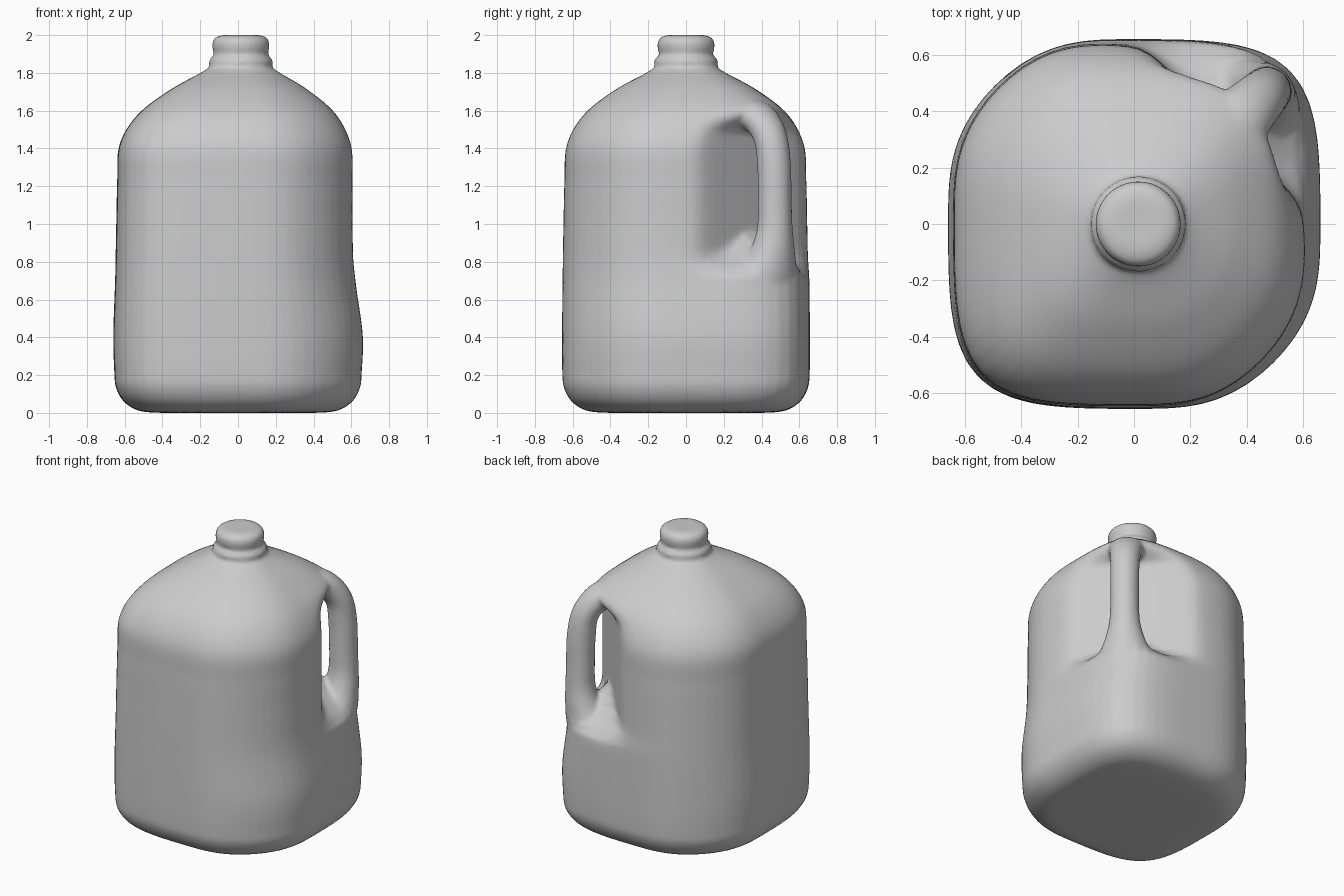
import bpy, math
from mathutils import Vector

if "Cube" in bpy.data.objects:
    bpy.data.objects.remove(bpy.data.objects["Cube"])

SEG = 72
R2 = math.sqrt(2)


def smooth_rows(rows, steps):
    """Catmull-Rom interpolation through rows of numbers."""
    pts = [Vector(r) for r in rows]
    pts = [pts[0]] + pts + [pts[-1]]
    out = []
    for a, b, c, d in zip(pts, pts[1:], pts[2:], pts[3:]):
        for i in range(steps):
            t = i / steps
            out.append(0.5 * (2 * b + (c - a) * t + (2 * a - 5 * b + 4 * c - d) * t * t
                              + (3 * b - a - 3 * c + d) * t ** 3))
    return out + [pts[-1]]


def loft(name, rings):
    """Closed, capped mesh through equal rings of points."""
    n = len(rings[0])
    faces = [tuple(reversed(range(n)))]
    for k in range(len(rings) - 1):
        for i in range(n):
            j = (i + 1) % n
            faces.append((k * n + i, k * n + j, (k + 1) * n + j, (k + 1) * n + i))
    faces.append(tuple(range((len(rings) - 1) * n, len(rings) * n)))
    mesh = bpy.data.meshes.new(name)
    mesh.from_pydata([p for r in rings for p in r], [], faces)
    ob = bpy.data.objects.new(name, mesh)
    bpy.context.collection.objects.link(ob)
    bpy.context.view_layer.objects.active = ob
    bpy.ops.object.select_all(action='DESELECT')
    ob.select_set(True)
    bpy.ops.object.mode_set(mode='EDIT')
    bpy.ops.mesh.select_all(action='SELECT')
    bpy.ops.mesh.normals_make_consistent(inside=False)
    bpy.ops.object.mode_set(mode='OBJECT')
    return ob


def step(a, b, x):
    t = min(1, max(0, (x - a) / (b - a)))
    return t * t * (3 - 2 * t)


# Body profile: height, half width x, half width y, x offset, squareness
profile = [
    (0.00, 0.40, 0.40, 0, 1), (0.01, 0.52, 0.52, 0, 1), (0.055, 0.60, 0.60, 0, 1),
    (0.13, 0.645, 0.645, 0, 1), (0.22, 0.655, 0.655, 0, 1), (0.42, 0.66, 0.656, 0, 1),
    (0.72, 0.635, 0.653, -0.015, 1), (1.00, 0.628, 0.648, -0.016, 1),
    (1.22, 0.625, 0.643, -0.014, 1), (1.42, 0.615, 0.63, -0.012, 1),
    (1.58, 0.525, 0.54, -0.005, 0.95), (1.71, 0.365, 0.375, 0.005, 0.8),
    (1.80, 0.21, 0.21, 0.012, 0.4), (1.835, 0.16, 0.16, 0.015, 0),
    (1.845, 0.168, 0.168, 0.015, 0), (1.87, 0.168, 0.168, 0.015, 0),
    (1.885, 0.150, 0.150, 0.015, 0), (1.90, 0.143, 0.143, 0.015, 0),
    (1.93, 0.151, 0.151, 0.015, 0), (1.96, 0.151, 0.151, 0.015, 0),
    (1.985, 0.138, 0.138, 0.015, 0), (2.00, 0.10, 0.10, 0.015, 0),
    (2.00, 0.04, 0.04, 0.015, 0),
]


def body_ring(row):
    z, hx, hy, cx, sq = row
    ring = []
    for i in range(SEG):
        a = math.tau * i / SEG
        c, s = math.cos(a), math.sin(a)
        n = 2 + sq * (1.1 + 0.7 * math.sin(2 * a))
        r = (abs(c) ** n + abs(s) ** n) ** (-1 / n)
        x, y = cx + hx * r * c, hy * r * s
        # press the handle corner back to a soft flat, its floor rising to a ridge
        g = math.exp(-((x - y) / R2 / 0.15) ** 2)
        w = step(0.70 + 0.10 * g, 0.85 + 0.12 * g, z) * (1 - step(1.48, 1.63, z))
        t = (x + y) / R2 - 0.48
        push = w * 0.5 * (t + math.sqrt(t * t + 0.003)) / R2
        ring.append((x - push, y - push, max(0, z)))
    return ring


jug = loft("jug_body", [body_ring(r) for r in smooth_rows(profile, 6)])

# Handle path on the diagonal: distance out, height, radius in plane, radius across
path = smooth_rows([
    (0.36, 1.575, 0.10, 0.20), (0.46, 1.585, 0.085, 0.15), (0.56, 1.55, 0.083, 0.11),
    (0.635, 1.45, 0.085, 0.094), (0.66, 1.30, 0.09, 0.09), (0.665, 1.10, 0.09, 0.09),
    (0.665, 0.97, 0.094, 0.097), (0.652, 0.86, 0.11, 0.125), (0.615, 0.74, 0.14, 0.17),
    (0.56, 0.60, 0.14, 0.15)], 5)
rings = []
for k, (d, z, rn, rb) in enumerate(path):
    p, q = path[max(0, k - 1)], path[min(len(path) - 1, k + 1)]
    tan = Vector((q[0] - p[0], q[1] - p[1])).normalized()
    ring = []
    for i in range(28):
        a = math.tau * i / 28
        u, e = rn * math.cos(a), rb * math.sin(a)
        dd, zz = d - tan.y * u, z + tan.x * u
        ring.append(((dd + e) / R2, (dd - e) / R2, zz))
    rings.append(ring)
handle = loft("handle", rings)

# Fuse handle and body into one shell, then soften the joints
fuse = jug.modifiers.new("fuse", 'BOOLEAN')
fuse.operation = 'UNION'
fuse.solver = 'EXACT'
fuse.object = handle
skin = jug.modifiers.new("skin", 'REMESH')
skin.mode = 'VOXEL'
skin.voxel_size = 0.013
skin.use_smooth_shade = True
soften = jug.modifiers.new("soften", 'SMOOTH')
soften.factor = 0.5
soften.iterations = 8
bpy.ops.object.select_all(action='DESELECT')
jug.select_set(True)
bpy.context.view_layer.objects.active = jug
for name in ("fuse", "skin", "soften"):
    bpy.ops.object.modifier_apply(modifier=name)
bpy.data.objects.remove(handle)
bpy.ops.object.shade_smooth()
